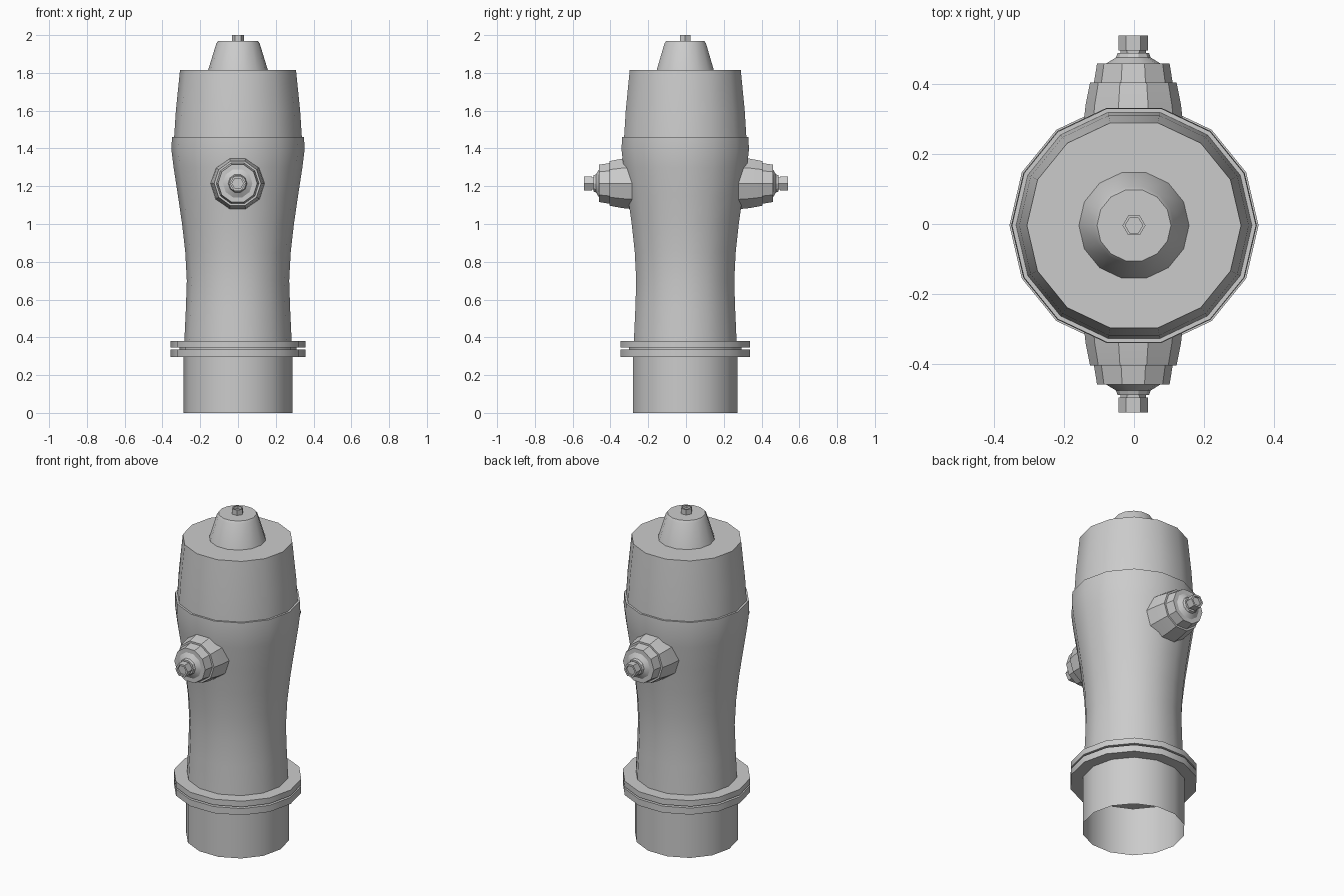
import bpy, bmesh, math
from mathutils import Matrix

if "Cube" in bpy.data.objects:
    bpy.data.objects.remove(bpy.data.objects["Cube"])

YC, YS = -0.004, 0.982   # slight offset and flattening of the round parts


def lathe(name, profile, sides, matrix, start=0.0, cap_start=False, cap_end=False):
    """Revolve (radius, height) points around z, then place with a matrix."""
    bm = bmesh.new()
    rings = []
    for r, h in profile:
        rings.append([bm.verts.new((r * math.cos(start + 2 * math.pi * i / sides),
                                    r * math.sin(start + 2 * math.pi * i / sides), h))
                      for i in range(sides)])
    for a, b in zip(rings, rings[1:]):
        for i in range(sides):
            j = (i + 1) % sides
            bm.faces.new((a[i], a[j], b[j], b[i]))
    if cap_start:
        bm.faces.new(rings[0][::-1])
    if cap_end:
        bm.faces.new(rings[-1])
    bm.transform(matrix)
    bmesh.ops.recalc_face_normals(bm, faces=bm.faces)
    me = bpy.data.meshes.new(name)
    bm.to_mesh(me)
    bm.free()
    ob = bpy.data.objects.new(name, me)
    bpy.context.collection.objects.link(ob)
    bpy.ops.object.select_all(action='DESELECT')
    ob.select_set(True)
    bpy.context.view_layer.objects.active = ob
    bpy.ops.object.shade_smooth_by_angle(angle=math.radians(30))
    return ob


upright = Matrix.Translation((0, YC, 0)) @ Matrix.Diagonal((1, YS, 1, 1))

# Base pipe (open underneath), twin flanges and waisted barrel up to the bonnet
lathe("barrel", [
    (0.288, 0), (0.288, 0.295), (0.357, 0.295), (0.357, 0.335), (0.31, 0.335),
    (0.31, 0.345), (0.357, 0.345), (0.357, 0.38), (0.284, 0.38), (0.276, 0.55),
    (0.271, 0.7), (0.279, 0.85), (0.296, 1.0), (0.318, 1.15), (0.341, 1.3),
    (0.352, 1.39), (0.350, 1.46), (0.338, 1.46)], 14, upright)

# Tapered bonnet with flat top
lathe("bonnet", [(0.338, 1.46), (0.329, 1.6), (0.307, 1.815)],
      14, upright, cap_end=True)

# Cone on the bonnet
lathe("bonnet_cone", [(0.158, 1.815), (0.115, 1.955), (0.106, 1.968)],
      14, upright, cap_end=True)

# Operating nut with a shallow hexagonal recess
lathe("top_nut", [(0.033, 1.96), (0.033, 2.0), (0.025, 2.0), (0.025, 1.985)],
      6, upright, cap_end=True)

# Side outlets, front and back: stepped cap and hexagonal nut
for side, turn in (("front", math.pi / 2), ("back", -math.pi / 2)):
    place = Matrix.Translation((-0.002, 0, 1.215)) @ Matrix.Rotation(turn, 4, 'X')
    lathe(side + "_outlet", [
        (0.15, 0.22), (0.137, 0.34), (0.124, 0.405), (0.113, 0.405),
        (0.104, 0.46), (0.078, 0.46), (0.05, 0.477), (0.045, 0.49)],
        10, place, cap_end=True)
    lathe(side + "_outlet_nut", [
        (0.036, 0.47), (0.036, 0.497), (0.042, 0.497), (0.042, 0.54),
        (0.03, 0.54), (0.03, 0.528)], 6, place, cap_end=True)
